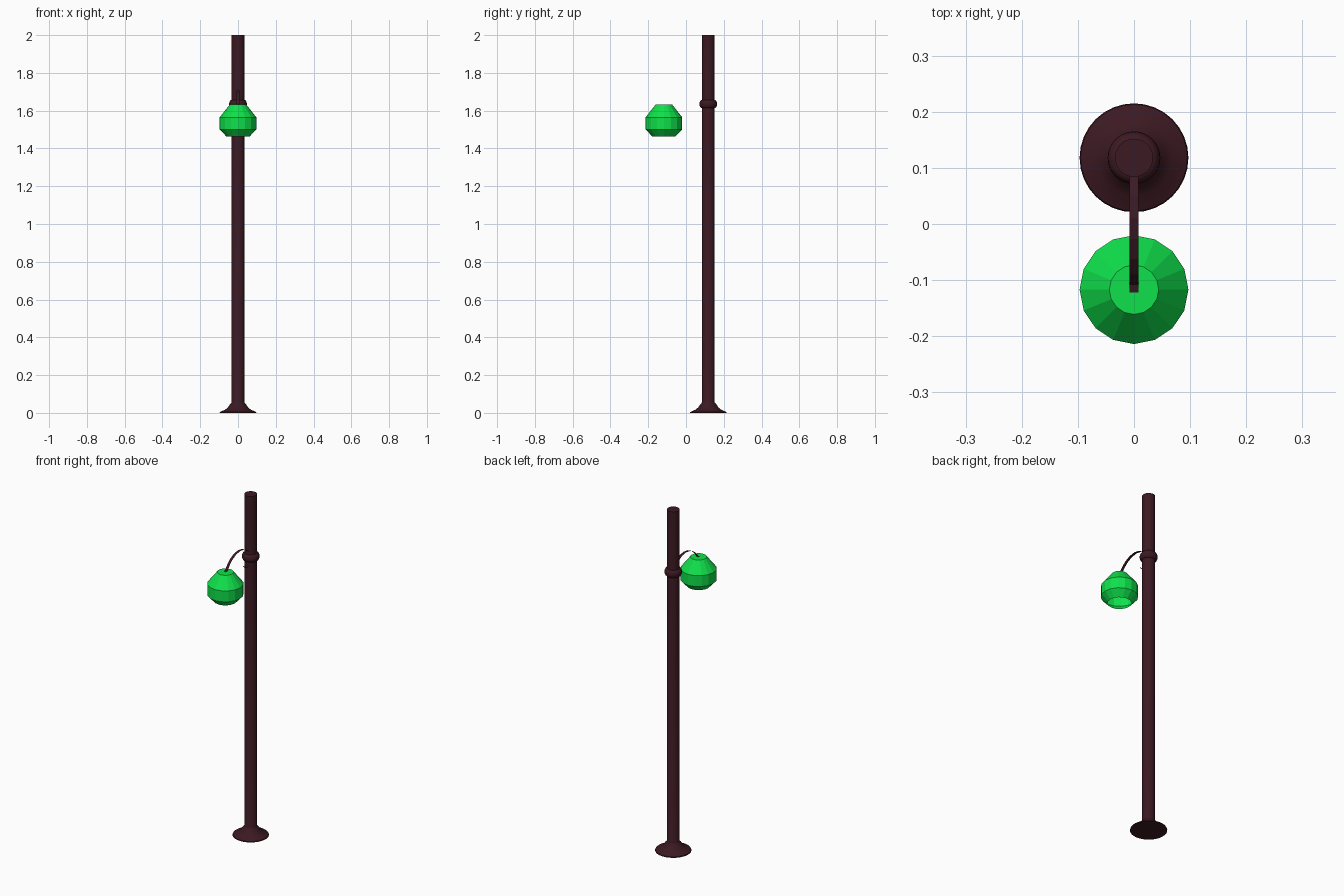
import bpy, bmesh, math
from mathutils import Vector

if "Cube" in bpy.data.objects:
    bpy.data.objects.remove(bpy.data.objects["Cube"])


def material(name, color):
    m = bpy.data.materials.new(name)
    m.diffuse_color = color
    m.use_nodes = True
    m.node_tree.nodes["Principled BSDF"].inputs["Base Color"].default_value = m.diffuse_color
    return m


IRON = material("dark_iron", (0.045, 0.010, 0.016, 1))
GREEN = material("green_shade", (0.005, 0.75, 0.07, 1))


def make(name, bm, mat, smooth=False):
    bmesh.ops.recalc_face_normals(bm, faces=bm.faces)
    me = bpy.data.meshes.new(name)
    bm.to_mesh(me)
    bm.free()
    me.materials.append(mat)
    ob = bpy.data.objects.new(name, me)
    bpy.context.collection.objects.link(ob)
    if smooth:
        bpy.ops.object.select_all(action='DESELECT')
        ob.select_set(True)
        bpy.context.view_layer.objects.active = ob
        bpy.ops.object.shade_smooth_by_angle(angle=math.radians(40))
    return ob


def lathe(name, profile, y, sides, mat, smooth, cap_bottom=True, cap_top=True):
    """Revolve (radius, z) points about the vertical axis at (0, y)."""
    bm = bmesh.new()
    rings = []
    for r, z in profile:
        rings.append([bm.verts.new((r * math.cos(math.tau * i / sides),
                                    y + r * math.sin(math.tau * i / sides), z))
                      for i in range(sides)])
    for a, b in zip(rings, rings[1:]):
        for i in range(sides):
            j = (i + 1) % sides
            bm.faces.new((a[i], a[j], b[j], b[i]))
    if cap_bottom:
        bm.faces.new(rings[0][::-1])
    if cap_top:
        bm.faces.new(rings[-1])
    return make(name, bm, mat, smooth)


POLE_Y, LAMP_Y = 0.118, -0.117

# Pole with flared foot
lathe("pole", [(0.097, 0), (0.095, 0.005), (0.068, 0.017), (0.052, 0.03),
               (0.044, 0.044), (0.036, 0.052), (0.034, 0.056), (0.034, 2.0)],
      POLE_Y, 32, IRON, True)

# Rounded collar where the arm meets the pole
collar = [(0.033 + 0.014 * math.sin(math.pi * i / 8),
           1.635 - 0.022 * math.cos(math.pi * i / 8)) for i in range(9)]
lathe("collar", collar, POLE_Y, 32, IRON, True, False, False)

# Faceted lamp shade, open underneath
lathe("lamp_shade", [(0.062, 1.464), (0.097, 1.501), (0.097, 1.565), (0.044, 1.632)],
      LAMP_Y, 16, GREEN, False, cap_bottom=False)

# Thin curled strap: from the lamp, over an arch, through the pole to a hook
path = [(-0.122, 1.633), (-0.108, 1.636), (-0.09, 1.66), (-0.062, 1.685),
        (-0.027, 1.702), (0.012, 1.708), (0.05, 1.701), (0.082, 1.681),
        (0.104, 1.652), (0.108, 1.622), (0.098, 1.6), (0.08, 1.588),
        (0.065, 1.588), (0.056, 1.599)]
bm = bmesh.new()
pairs = [[bm.verts.new(Vector((x, y, z))) for x in (-0.008, 0.008)] for y, z in path]
for a, b in zip(pairs, pairs[1:]):
    bm.faces.new((a[0], a[1], b[1], b[0]))
make("arm_strap", bm, IRON, False)
